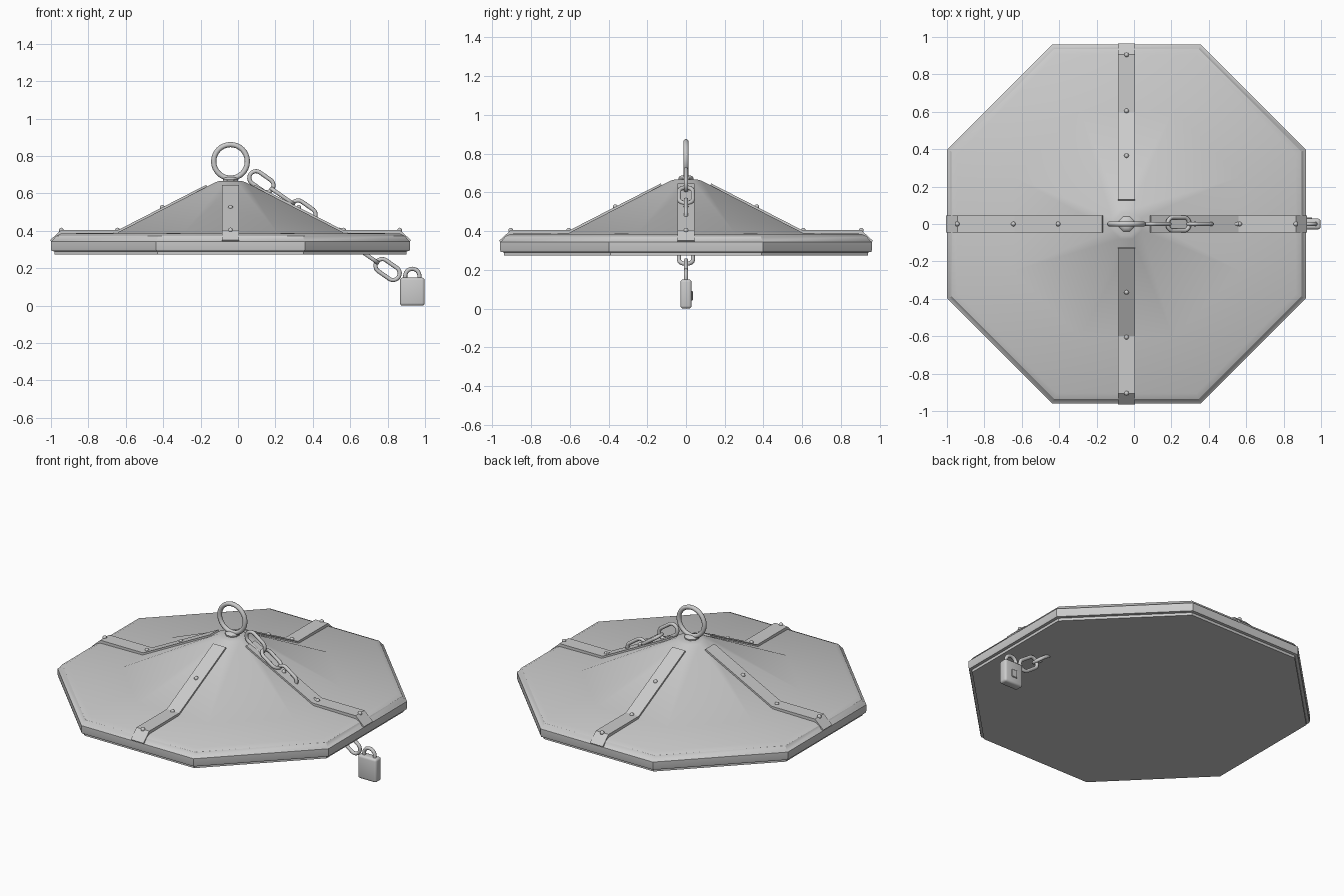
import bpy, bmesh, math
from mathutils import Vector, Matrix

if "Cube" in bpy.data.objects:
    bpy.data.objects.remove(bpy.data.objects["Cube"])

CX = -0.04  # lid centre in x


def finish(name, bm, angle=30):
    bmesh.ops.recalc_face_normals(bm, faces=bm.faces)
    me = bpy.data.meshes.new(name)
    bm.to_mesh(me)
    bm.free()
    ob = bpy.data.objects.new(name, me)
    bpy.context.collection.objects.link(ob)
    bpy.ops.object.select_all(action='DESELECT')
    ob.select_set(True)
    bpy.context.view_layer.objects.active = ob
    bpy.ops.object.shade_smooth_by_angle(angle=math.radians(angle))
    return ob


def octagon_lathe(name, profile):
    """Stack regular octagons given as (apothem, z), capped at both ends."""
    bm = bmesh.new()
    rings = []
    for ap, z in profile:
        r = ap / math.cos(math.pi / 8)
        rings.append([bm.verts.new((CX + r * math.cos(math.pi / 8 + k * math.pi / 4),
                                    r * math.sin(math.pi / 8 + k * math.pi / 4), z))
                      for k in range(8)])
    for a, b in zip(rings, rings[1:]):
        for k in range(8):
            bm.faces.new((a[k], a[(k + 1) % 8], b[(k + 1) % 8], b[k]))
    bm.faces.new(rings[0])
    bm.faces.new(rings[-1])
    return finish(name, bm)


def tube(name, path, radius, mat, closed=True, sides=10):
    """Sweep a round wire along a planar path in local xz, then place it."""
    bm = bmesh.new()
    n = len(path)
    rings = []
    for i, (x, z) in enumerate(path):
        a = path[(i - 1) % n] if closed or i else path[0]
        b = path[(i + 1) % n] if closed or i < n - 1 else path[-1]
        t = Vector((b[0] - a[0], 0, b[1] - a[1])).normalized()
        out = Vector((t.z, 0, -t.x))
        rings.append([bm.verts.new(mat @ (Vector((x, 0, z))
                      + out * radius * math.cos(2 * math.pi * k / sides)
                      + Vector((0, radius * math.sin(2 * math.pi * k / sides), 0))))
                      for k in range(sides)])
    for i in range(n if closed else n - 1):
        a, b = rings[i], rings[(i + 1) % n]
        for k in range(sides):
            bm.faces.new((a[k], a[(k + 1) % sides], b[(k + 1) % sides], b[k]))
    if not closed:
        bm.faces.new(rings[0])
        bm.faces.new(rings[-1])
    return finish(name, bm, 50)


def rounded_box(name, size, centre, bevel, segments=3):
    bm = bmesh.new()
    bmesh.ops.create_cube(bm, size=1, matrix=Matrix.Translation(centre)
                          @ Matrix.Diagonal((*size, 1)))
    bmesh.ops.bevel(bm, geom=bm.edges[:], offset=bevel, segments=segments,
                    profile=0.5, affect='EDGES')
    return finish(name, bm)


# Octagonal lid with flared cone and lipped rim
octagon_lathe("lid", [(0.94, 0.275), (0.94, 0.292), (0.957, 0.294), (0.96, 0.305),
                      (0.96, 0.345), (0.95, 0.352), (0.935, 0.374), (0.905, 0.388),
                      (0.605, 0.392), (0.08, 0.662), (0.06, 0.668)])

# Four bent straps, each with three rivets
top = [(0.13, 0.648), (0.60, 0.407), (0.905, 0.407), (0.965, 0.352)]
under = [(0.955, 0.342), (0.897, 0.388), (0.60, 0.388), (0.122, 0.632)]
for i in range(4):
    turn = Matrix.Translation((CX, 0, 0)) @ Matrix.Rotation(i * math.pi / 2, 4, 'Z')
    bm = bmesh.new()
    sides = [[bm.verts.new(turn @ Vector((d, y, z))) for d, z in top + under]
             for y in (-0.045, 0.045)]
    for k in range(8):
        j = (k + 1) % 8
        bm.faces.new((sides[0][k], sides[0][j], sides[1][j], sides[1][k]))
    # side walls, one quad per strap segment
    for s in sides:
        for k in range(3):
            bm.faces.new((s[k], s[k + 1], s[6 - k], s[7 - k]))
    finish(f"strap_{i + 1}", bm, 15)

    bm = bmesh.new()
    for d, z in ((0.365, 0.527), (0.605, 0.406), (0.905, 0.406)):
        bmesh.ops.create_uvsphere(bm, u_segments=10, v_segments=6, radius=0.013,
                                  matrix=turn @ Matrix.Translation((d, 0, z)))
    finish(f"rivets_{i + 1}", bm, 60)

# Lifting ring and its collar
ring = [(0.09 * math.cos(a * math.pi / 16), 0.09 * math.sin(a * math.pi / 16))
        for a in range(32)]
tube("lifting_ring", ring, 0.014, Matrix.Translation((CX, 0, 0.773)))
octagon_lathe("ring_collar", [(0.038, 0.655), (0.040, 0.676), (0.034, 0.684), (0.02, 0.69)])

# Chain: seven alternating oval links running down through the lid
link = []
for k in range(24):
    a = 2 * math.pi * (k + 0.5) / 24
    link.append((0.035 * math.copysign(1, math.cos(a)) + 0.036 * math.cos(a),
                 0.036 * math.sin(a)))
start, end = Vector((0.125, 0, 0.665)), Vector((0.80, 0, 0.195))
slope = math.atan2(start.z - end.z, end.x - start.x)
for i in range(7):
    mat = (Matrix.Translation(start.lerp(end, i / 6)) @ Matrix.Rotation(slope, 4, 'Y')
           @ Matrix.Rotation(math.pi / 2 * (i % 2), 4, 'X'))
    tube(f"chain_link_{i + 1}", link, 0.011, mat)

# Padlock body, shackle and keyhole plate
rounded_box("padlock_body", (0.132, 0.058, 0.15), (0.932, 0, 0.077), 0.014)
arch = [(0.038, -0.06)] + [(0.038 * math.cos(a * math.pi / 12), 0.038 * math.sin(a * math.pi / 12))
                          for a in range(13)] + [(-0.038, -0.06)]
tube("padlock_shackle", arch, 0.011, Matrix.Translation((0.932, 0, 0.161)), closed=False)
rounded_box("keyhole_plate", (0.04, 0.012, 0.05), (0.932, 0.029, 0.068), 0.003, 1)

# Shift whole model down so the padlock rests on the ground plane
low = min((o.matrix_world @ v.co).z for o in bpy.context.collection.objects
          for v in o.data.vertices)
for o in bpy.context.collection.objects:
    o.location.z -= low
